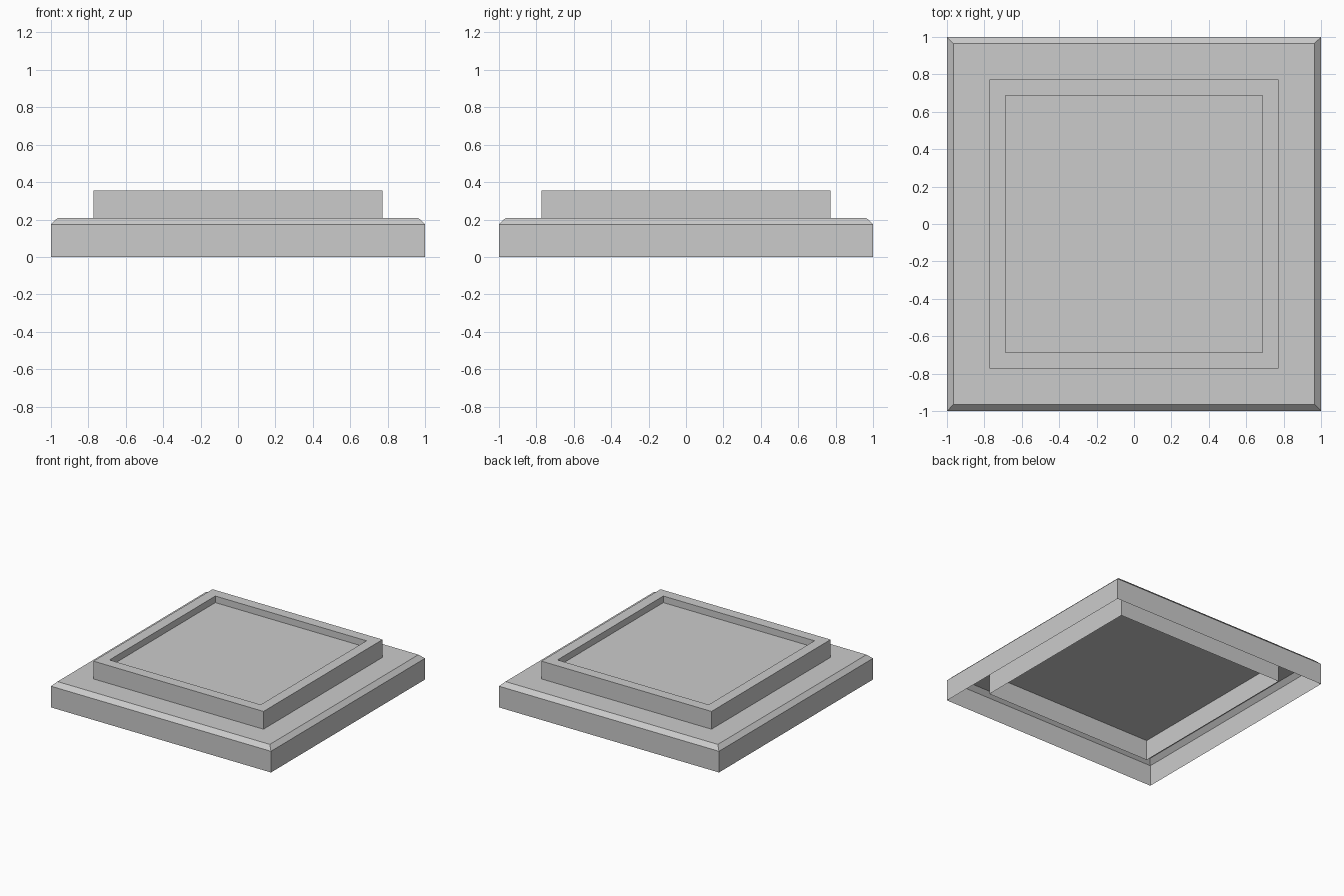
import bpy, bmesh

if "Cube" in bpy.data.objects:
    bpy.data.objects.remove(bpy.data.objects["Cube"])


def stepped_square(name, rings):
    """Open-bottomed square sheet: (half width, height) rings, capped at the last."""
    bm = bmesh.new()
    loops = []
    for h, z in rings:
        loops.append([bm.verts.new((sx * h, sy * h, z))
                      for sx, sy in ((-1, -1), (1, -1), (1, 1), (-1, 1))])
    for low, high in zip(loops, loops[1:]):
        for i in range(4):
            j = (i + 1) % 4
            bm.faces.new((low[i], low[j], high[j], high[i]))
    bm.faces.new(loops[-1])
    mesh = bpy.data.meshes.new(name)
    bm.to_mesh(mesh)
    bm.free()
    obj = bpy.data.objects.new(name, mesh)
    bpy.context.collection.objects.link(obj)
    return obj


# Wide base plate, hollow underneath, with a chamfered top edge
stepped_square("base_plate", [(1.0, 0.0), (1.0, 0.174), (0.965, 0.208)])

# Raised frame with a recessed panel; its skirt passes down through the base
stepped_square("raised_tray", [(0.773, 0.04), (0.773, 0.354),
                               (0.687, 0.354), (0.687, 0.30)])
